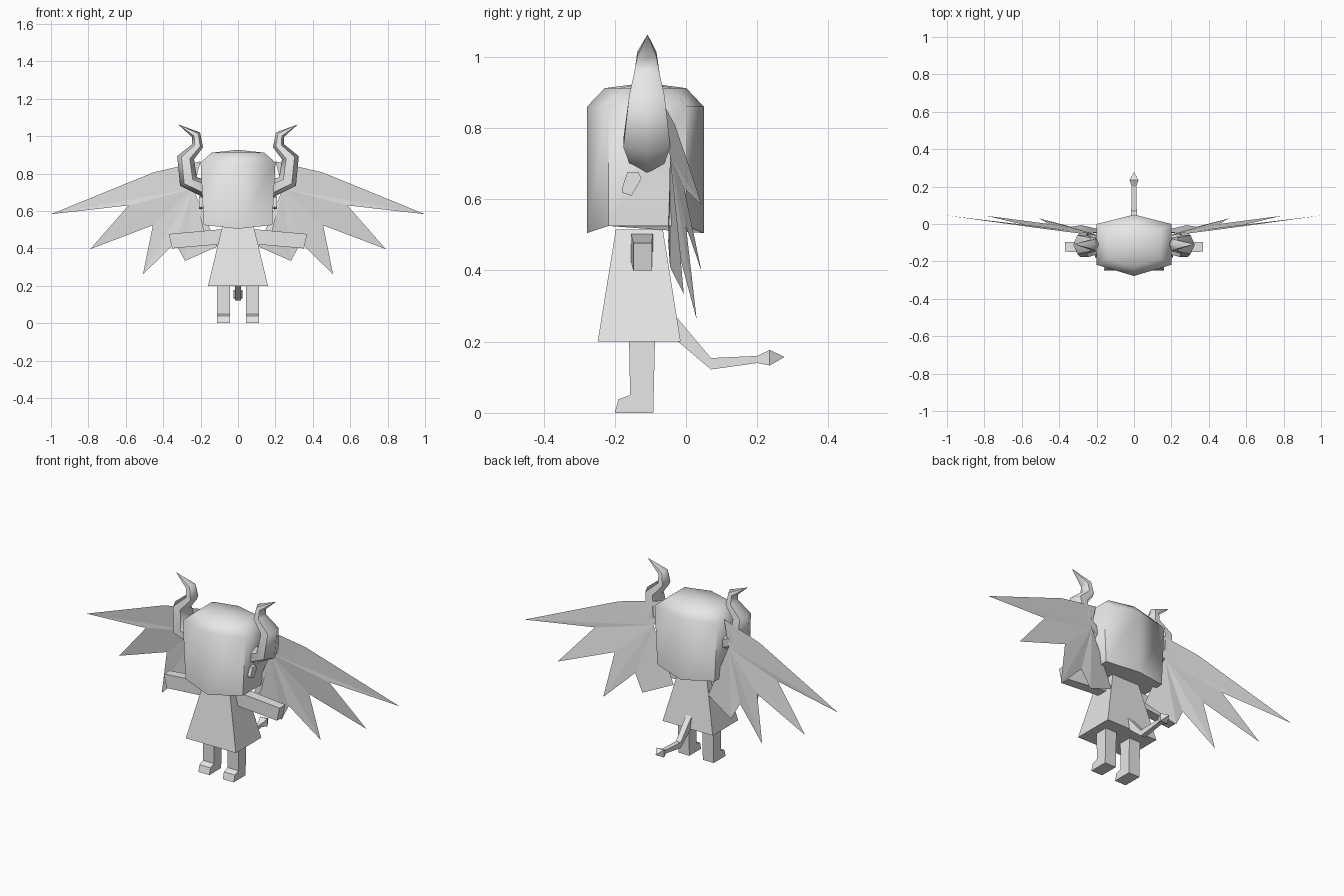
import bpy, bmesh, math
from mathutils import Vector

cube = bpy.data.objects.get("Cube")
if cube:
    bpy.data.objects.remove(cube, do_unlink=True)

GREY = (0.8, 0.8, 0.8, 1.0)
grey = bpy.data.materials.new("plain_grey")
grey.use_nodes = True
grey.diffuse_color = GREY
for node in grey.node_tree.nodes:
    if node.type == 'BSDF_PRINCIPLED':
        node.inputs["Base Color"].default_value = GREY


def make(name, verts, faces, smooth=None, closed=True):
    """Mesh object with consistent normals, optionally smooth up to an angle."""
    bm = bmesh.new()
    vs = [bm.verts.new(v) for v in verts]
    for f in faces:
        bm.faces.new([vs[i] for i in f])
    if closed:
        bmesh.ops.recalc_face_normals(bm, faces=bm.faces)
    mesh = bpy.data.meshes.new(name)
    bm.to_mesh(mesh)
    bm.free()
    mesh.materials.append(grey)
    ob = bpy.data.objects.new(name, mesh)
    bpy.context.collection.objects.link(ob)
    if smooth:
        bpy.ops.object.select_all(action='DESELECT')
        ob.select_set(True)
        bpy.context.view_layer.objects.active = ob
        bpy.ops.object.shade_smooth_by_angle(angle=math.radians(smooth))
    return ob


def loft(name, rings, tip=None, smooth=None):
    """Join equal rings of points; cap both ends, or close on a tip point."""
    n = len(rings[0])
    verts = [p for r in rings for p in r]
    faces = [tuple(range(n))]
    for k in range(len(rings) - 1):
        for i in range(n):
            j = (i + 1) % n
            faces.append((k * n + i, k * n + j, (k + 1) * n + j, (k + 1) * n + i))
    last = (len(rings) - 1) * n
    if tip:
        verts.append(tip)
        faces += [(last + i, last + (i + 1) % n, len(verts) - 1) for i in range(n)]
    else:
        faces.append(tuple(range(last, last + n)))
    return make(name, verts, faces, smooth)


def rect(hx, y0, y1, z):
    return [(-hx, y0, z), (hx, y0, z), (hx, y1, z), (-hx, y1, z)]


# Head: six-sided column, chamfered at the crown
def head_ring(z, s, hx=0.2, side_z=0.0):
    c = -0.113
    pts = [(hx, 0.113), (0, 0.163), (-hx, 0.113), (-hx, -0.105), (0, -0.165), (hx, -0.105)]
    return [(x * s, c + y * s, z + (side_z if x else 0)) for x, y in pts]


loft("head", [head_ring(0.505, 1, 0.183, 0.02), head_ring(0.86, 1),
              head_ring(0.912, 0.7)], tip=(0, -0.113, 0.927), smooth=60)

# Body: flared tunic
loft("body", [rect(0.16, -0.248, -0.015, 0.2), rect(0.085, -0.197, -0.065, 0.515)])

# Tail: bent square rod ending in a diamond (y, z, half width, half height)
tail = [(-0.04, 0.25, 0.018, 0.035), (0.07, 0.138, 0.015, 0.016),
        (0.2, 0.15, 0.012, 0.01), (0.235, 0.155, 0.024, 0.022)]
loft("tail", [[(-w, y, z - h), (w, y, z - h), (w, y, z + h), (-w, y, z + h)]
              for y, z, w, h in tail], tip=(0, 0.277, 0.157))

LEG = [(-0.2, 0), (-0.092, 0), (-0.087, 0.21), (-0.16, 0.21), (-0.157, 0.05), (-0.19, 0.038)]
EAR = [(-0.18, 0.63), (-0.165, 0.675), (-0.134, 0.677),
       (-0.125, 0.658), (-0.153, 0.61), (-0.178, 0.618)]

# Horn rings: outer (x, z), inner (x, z), half depth
HORN = [((0.17, 0.665), (0.17, 0.765), 0.045), ((0.31, 0.735), (0.22, 0.78), 0.066),
        ((0.325, 0.893), (0.235, 0.876), 0.05), ((0.246, 0.957), (0.187, 0.941), 0.036),
        ((0.245, 0.995), (0.203, 1.02), 0.027)]

# Wing outline, a fan around its hub
WING = [(0.24, -0.045, 0.72), (0.2, -0.062, 0.865), (0.45, -0.03, 0.807), (1, 0.045, 0.583),
        (0.585, -0.005, 0.63), (0.79, 0.044, 0.396), (0.455, 0.0, 0.524), (0.508, 0.03, 0.262),
        (0.335, -0.015, 0.43), (0.283, -0.006, 0.333), (0.11, -0.045, 0.41), (0.18, -0.05, 0.48)]


def horn_ring(outer, inner, depth, s):
    a, b = Vector((outer[0], 0, outer[1])), Vector((inner[0], 0, inner[1]))
    ring = []
    for i in range(6):
        t = i * math.tau / 6
        p = (a + b) / 2 + (a - b) / 2 * math.cos(t)
        ring.append((s * p.x, -0.11 + depth * math.sin(t) / math.sin(math.tau / 6), p.z))
    return ring


for side, s in (("left", 1), ("right", -1)):
    # Leg with a stubby foot, and a small ear stud
    loft(side + "_leg", [[(s * x, y, z) for y, z in LEG] for x in (0.043, 0.113)])
    loft(side + "_ear", [[(s * x, y, z) for y, z in EAR] for x in (0.17, 0.208)])

    # Arm: tapering bar with a slanted end
    loft(side + "_arm", [[(s * x0, y0, z0), (s * x0, y1, z0), (s * x1, y1, z1), (s * x1, y0, z1)]
                         for x0, z0, x1, z1, y0, y1 in (
                             (0.06, 0.425, 0.06, 0.505, -0.155, -0.093),
                             (0.352, 0.4, 0.37, 0.477, -0.148, -0.096))])

    # Horn
    loft(side + "_horn", [horn_ring(o, i, d, s) for o, i, d in HORN],
         tip=(s * 0.32, -0.108, 1.063), smooth=60)

    # Wing membrane
    faces = [(0, i, i + 1) for i in range(1, len(WING) - 1)]
    if s < 0:
        faces = [f[::-1] for f in faces]
    make(side + "_wing", [(s * x, y, z) for x, y, z in WING], faces, closed=False)
